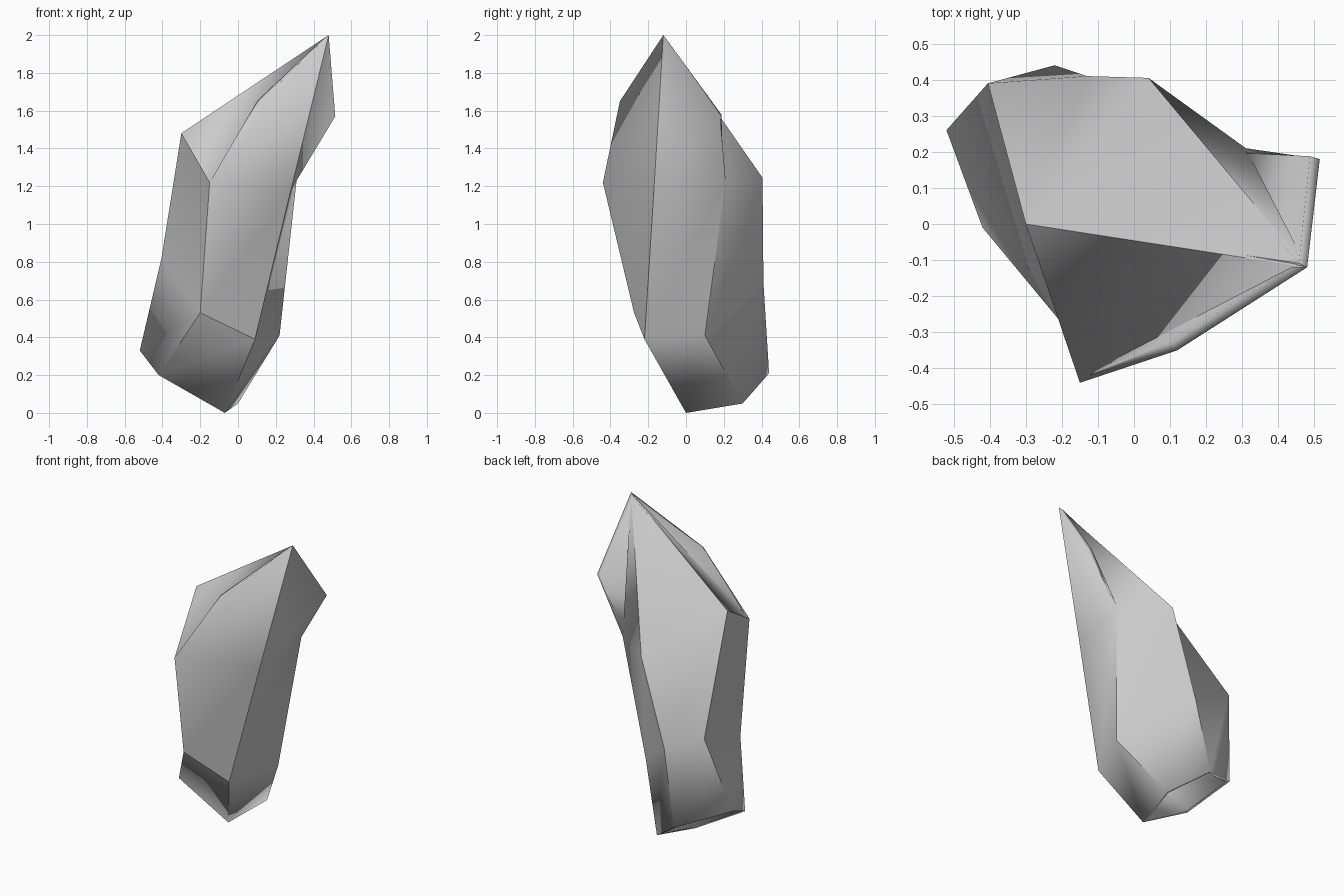
import bpy, bmesh, math

if "Cube" in bpy.data.objects:
    bpy.data.objects.remove(bpy.data.objects["Cube"])

# Three five-sided cross-sections, counter-clockwise from the front corner
rings = [
    [(-.07, 0, 0), (0, .30, .05), (-.22, .44, .21), (-.52, .26, .33), (-.42, -.01, .20)],
    [(.09, -.22, .39), (.22, .10, .41), (-.13, .41, .69), (-.405, .39, .82), (-.20, -.275, .53)],
    [(.28, -.17, 1.18), (.31, .21, 1.23), (.04, .405, 1.245), (-.30, 0, 1.48), (-.15, -.44, 1.22)],
]
apex_co = (.48, -.12, 2.0)
side_point_co = (.515, .18, 1.57)
front_point_co = (.12, -.35, 1.65)

bm = bmesh.new()
rows = [[bm.verts.new(p) for p in ring] for ring in rings]
apex, side, front = (bm.verts.new(p) for p in (apex_co, side_point_co, front_point_co))

# Shell walls, open at the bottom
for low, high in zip(rows, rows[1:]):
    for i in range(5):
        j = (i + 1) % 5
        bm.faces.new((low[i], low[j], high[j], high[i]))

# Tapered tip: two flared panels leave triangular openings
top = rows[-1]
bm.faces.new((top[0], top[1], side, apex))
for i in (1, 2, 3):
    bm.faces.new((top[i], top[i + 1], apex))
bm.faces.new((top[4], top[0], apex, front))

mesh = bpy.data.meshes.new("crystal_shell")
bm.to_mesh(mesh)
bm.free()
shell = bpy.data.objects.new("crystal_shell", mesh)
bpy.context.collection.objects.link(shell)

# Wall thickness, grown inwards
wall = shell.modifiers.new("wall", 'SOLIDIFY')
wall.thickness = 0.03
wall.offset = -1

# Soft shading across shallow folds only
bpy.context.view_layer.objects.active = shell
shell.select_set(True)
bpy.ops.object.shade_smooth_by_angle(angle=math.radians(30))
